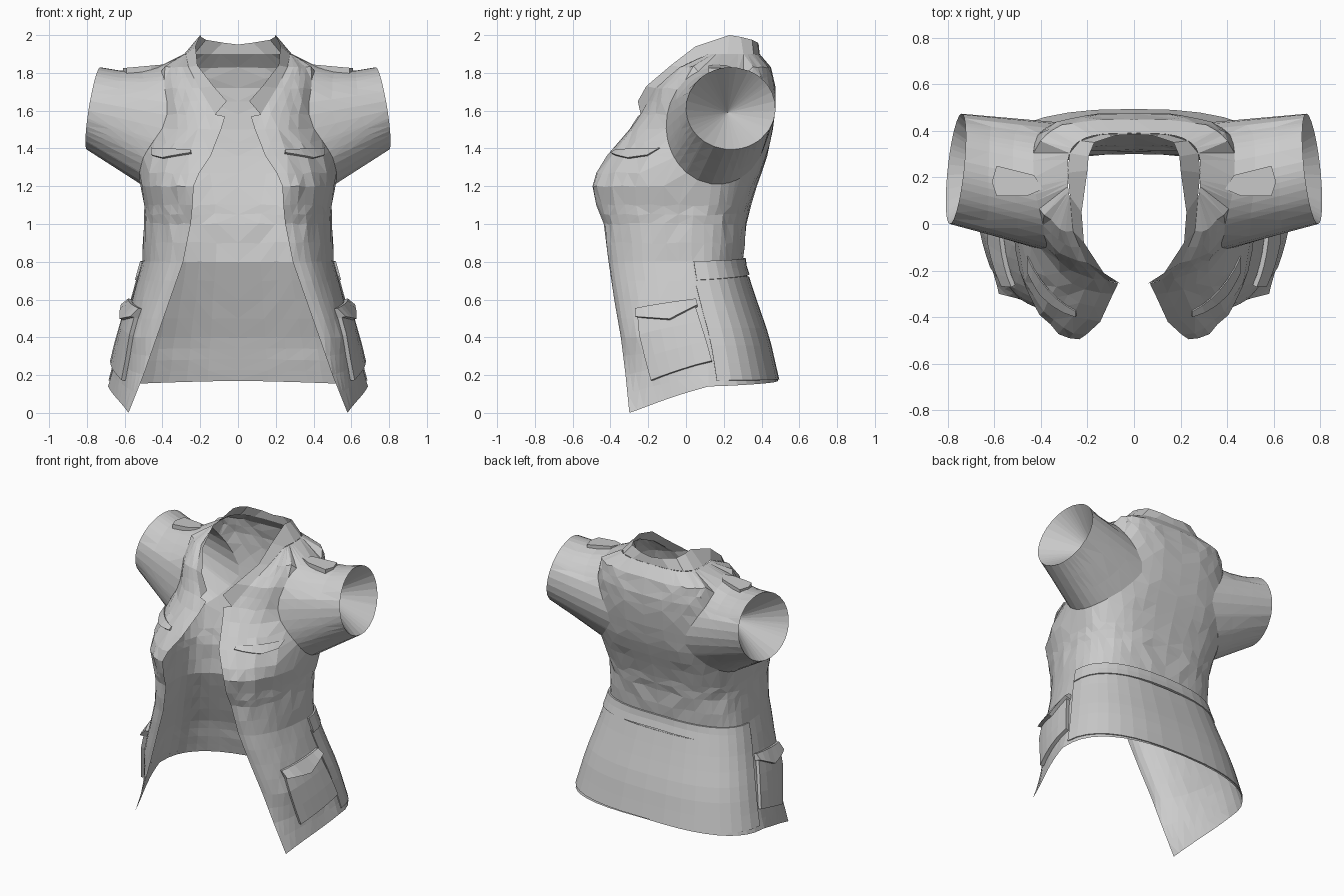
import bpy, bmesh, math, random
from mathutils import Vector

random.seed(4)
cube = bpy.data.objects.get("Cube")
if cube:
    bpy.data.objects.remove(cube, do_unlink=True)

# One cloth colour
cloth = bpy.data.materials.new("grey_cloth")
cloth.use_nodes = True
grey = (0.6, 0.6, 0.6, 1)
cloth.diffuse_color = grey
cloth.node_tree.nodes["Principled BSDF"].inputs["Base Color"].default_value = grey

# Torso sections: height, front edge x y, side x y, back y
ROWS = [
    (0, .58, -.30, .73, .12, .53),
    (.2, .50, -.32, .67, .12, .48),
    (.4, .43, -.345, .62, .10, .435),
    (.6, .36, -.38, .56, .06, .365),
    (.8, .29, -.41, .505, .03, .30),
    (1, .25, -.435, .495, .03, .32),
    (1.1, .24, -.475, .50, .04, .345),
    (1.2, .235, -.495, .52, .05, .375),
    (1.27, .205, -.475, .525, .08, .40),
    (1.36, .145, -.42, .52, .11, .43),
    (1.5, .09, -.30, .47, .15, .46),
    (1.58, .12, -.24, .46, .17, .47),
    (1.72, .205, -.165, .45, .20, .475),
    (1.83, .262, -.03, .43, .20, .45),
    (1.9, .275, .12, .285, .22, .39),
]


def lerp(a, b, t):
    return a + (b - a) * t


def clamp(t):
    return min(max(t, 0), 1)


def power(value, exponent):
    return math.copysign(abs(value) ** exponent, value)


def torso(u, z):
    """Point on the left half: u runs 0 front edge, 1 side, 2 back centre."""
    low, high = next(((a, b) for a, b in zip(ROWS, ROWS[1:]) if z <= b[0]), ROWS[-2:])
    t = (z - low[0]) / (high[0] - low[0])
    fx, fy, sx, sy, by = [lerp(a, b, t) for a, b in zip(low[1:], high[1:])]
    angle = u * math.pi / 2
    s, c = math.sin(angle), math.cos(angle)
    if u <= 1:
        # The front panels flatten towards the hem
        flat = clamp(1 - z / .4)
        s, c = lerp(s, u, flat), lerp(c, 1 - u, flat)
        return Vector((lerp(fx, sx, s), lerp(sy, fy, c), z))
    # The back grows squarer towards the shoulders
    p = lerp(.78, .6, clamp((z - 1) / .6))
    return Vector((sx * power(s, p), lerp(sy, by, power(-c, p)), z))


def torso_at(y, z):
    """Point on the left half at a given depth and height."""
    low, high = 0, 2
    for _ in range(25):
        mid = (low + high) / 2
        low, high = (mid, high) if torso(mid, z).y < y else (low, mid)
    return torso(low, z)


def raised(u, z, offset):
    e = .03
    du = torso(u + e, z) - torso(u - e, z)
    dz = torso(u, z + e) - torso(u, z - e)
    return torso(u, z) + du.cross(dz).normalized() * offset


def finish(name, bm):
    bmesh.ops.remove_doubles(bm, verts=bm.verts, dist=.0005)
    mesh = bpy.data.meshes.new(name)
    bm.to_mesh(mesh)
    bm.free()
    mesh.materials.append(cloth)
    obj = bpy.data.objects.new(name, mesh)
    bpy.context.collection.objects.link(obj)
    mod = obj.modifiers.new("Mirror", 'MIRROR')
    mod.use_clip = True
    mod.merge_threshold = .002


def add_grid(bm, rows, closed=False):
    grid = [[bm.verts.new(p) for p in row] for row in rows]
    for a, b in zip(grid, grid[1:]):
        count = len(a)
        for i in range(count if closed else count - 1):
            j = (i + 1) % count
            bm.faces.new((a[i], a[j], b[j], b[i]))
    return grid


def along(line, t):
    """Point on a polyline of (u, z) pairs."""
    s = t * (len(line) - 1)
    i = min(int(s), len(line) - 2)
    return [lerp(a, b, s - i) for a, b in zip(line[i], line[i + 1])]


def plate(name, bottom, top, depth, columns, rows, top_depth=None):
    """Raised panel on the torso with closed rims."""
    top_depth = depth if top_depth is None else top_depth
    grid = []
    for j in range(-1, rows + 2):
        line = []
        for i in range(-1, columns + 2):
            t, v = clamp(i / columns), clamp(j / rows)
            (ua, za), (ub, zb) = along(bottom, t), along(top, t)
            rim = i in (-1, columns + 1) or j in (-1, rows + 1)
            lift = .002 if rim else lerp(depth, top_depth, v)
            line.append(raised(lerp(ua, ub, v), lerp(za, zb, v), lift))
        grid.append(line)
    bm = bmesh.new()
    add_grid(bm, grid)
    finish(name, bm)


# Body shell with an open front and a hem that dips at the front
heights = []
for a, b in zip(ROWS, ROWS[1:]):
    steps = 2 if b[0] - a[0] > .1 else 1
    heights += [lerp(a[0], b[0], k / steps) for k in range(steps)]
heights.append(ROWS[-1][0])
shell = []
for h in heights:
    line = []
    for k in range(21):
        u = k / 10
        hem = .14 * u if u < 1 else lerp(.14, .17, u - 1)
        p = torso(u, lerp(hem, .4, h / .4) if h < .4 else h)
        if 0 < k < 20 and 0 < h < 1.9:
            size = .006 if h > .85 else .002
            p += Vector([random.uniform(-size, size) for _ in range(3)])
        line.append(p)
    shell.append(line)
bm = bmesh.new()
add_grid(bm, shell)

# Oval armhole cut in the side of the body
HOLE_Y, HOLE_Z, RADIUS_Y, RADIUS_Z = .165, 1.52, .27, .31


def oval(co):
    return (co.y - HOLE_Y) / RADIUS_Y, (co.z - HOLE_Z) / RADIUS_Z


inside = {v for v in bm.verts if math.hypot(*oval(v.co)) < .97}
cut = [f for f in bm.faces if any(v in inside for v in f.verts)]
rim = {v for f in cut for v in f.verts if v not in inside}
bmesh.ops.delete(bm, geom=cut, context='FACES')
rim = {v for v in rim if v.is_valid}
armhole = [e for e in bm.edges if e.is_boundary and all(v in rim for v in e.verts)]

# Sleeve grows from the armhole to the cuff, whose opening closes to a point inside
tracks = {}
for v in rim:
    y, z = oval(v.co)
    angle = math.atan2(z, y)
    c, s = math.cos(angle), math.sin(angle)
    v.co = torso_at(HOLE_Y + RADIUS_Y * c, HOLE_Z + RADIUS_Z * s)
    end = Vector((.765 - .035 * s - .025 * c, .237 + .237 * c, 1.612 + .218 * s))
    track = [v]
    for t in (.3, .65, 1):
        p = v.co.lerp(end, t)
        p.z -= .02 * math.sin(t * math.pi) * (s > .5)
        track.append(bm.verts.new(p))
    tracks[v] = track
tip = bm.verts.new((.5, .22, 1.59))
for edge in armhole:
    a, b = [tracks[v] for v in edge.verts]
    for i in range(3):
        bm.faces.new((a[i], b[i], b[i + 1], a[i + 1]))
    bm.faces.new((a[-1], b[-1], tip))
bmesh.ops.recalc_face_normals(bm, faces=bm.faces)
bmesh.ops.triangulate(bm, faces=bm.faces, quad_method='SHORT_EDGE')
finish("body_with_sleeves", bm)

# Back skirt, belt, side pockets and flaps
plate("back_skirt", [(1.04, .17), (2, .175)], [(1.0, .72), (2, .72)], .008, 9, 6)
plate("back_belt", [(1.01, .70), (2, .73)], [(1.01, .80), (2, .82)], .014, 9, 2)
plate("side_pocket", [(.41, .17), (1.02, .27)], [(.48, .53), (.97, .58)], .026, 5, 3)
plate("side_pocket_flap", [(.47, .50), (.76, .485), (.99, .56)],
      [(.46, .55), (.72, .575), (.99, .60)], .05, 6, 1, .022)
plate("chest_flap", [(.18, 1.37), (.45, 1.345), (.6, 1.36)],
      [(.2, 1.39), (.42, 1.395), (.66, 1.40)], .014, 6, 1, .008)

# Collar from lapel notch round to the back of the neck
base = [torso(0, z) for z in (1.58, 1.72, 1.83, 1.9)]
base += [torso(u, 1.9) for u in (1, 1.2, 1.5, 1.8, 2)]
edge = [(.06, -.255, 1.65), (.13, -.21, 1.73), (.215, -.08, 1.84),
        (.225, .05, 1.94), (.2, .23, 2), (.195, .29, 1.99),
        (.17, .35, 1.975), (.08, .38, 1.96), (0, .385, 1.95)]
bm = bmesh.new()
add_grid(bm, [base, edge])
# Lapel point under the notch
lapel = [torso(0, 1.5), (.068, -.255, 1.57), torso(0, 1.58)]
bm.faces.new([bm.verts.new(p) for p in lapel])
finish("collar", bm)

# Shoulder tabs
outline = [(.39, .15), (.46, .12), (.59, .12), (.61, .18), (.59, .25), (.43, .21)]
bm = bmesh.new()
layers = [[(x, y, 1.88 - .09 * x + d) for x, y in outline] for d in (-.04, 0)]
bm.faces.new(add_grid(bm, layers, True)[-1])
finish("shoulder_tab", bm)
